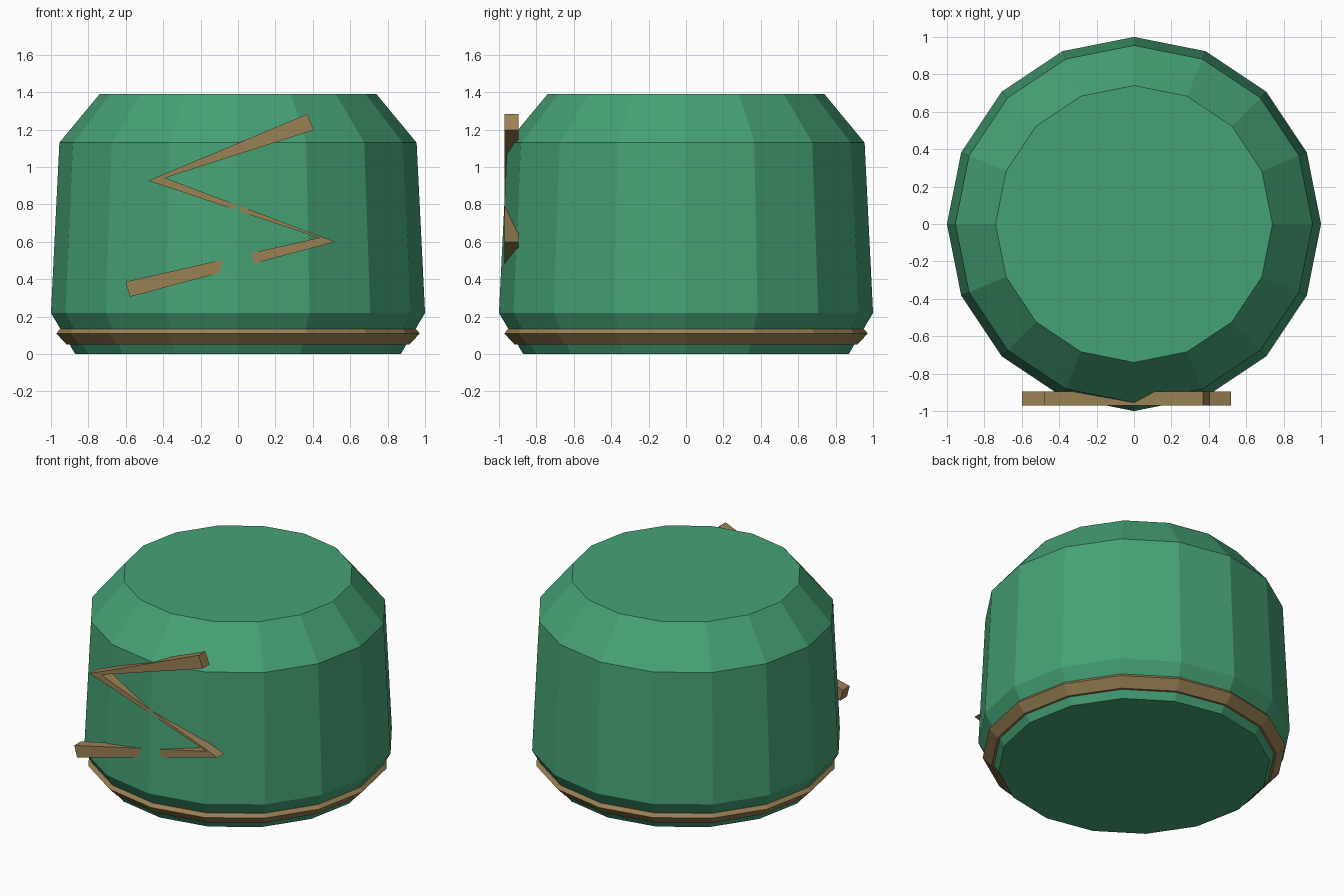
import bpy, bmesh
from math import cos, sin, tau

if "Cube" in bpy.data.objects:
    bpy.data.objects.remove(bpy.data.objects["Cube"])

SIDES = 16


def material(name, color):
    m = bpy.data.materials.new(name)
    m.diffuse_color = (*color, 1)
    m.use_nodes = True
    m.node_tree.nodes["Principled BSDF"].inputs["Base Color"].default_value = m.diffuse_color
    return m


def finish(name, bm, mat):
    bmesh.ops.recalc_face_normals(bm, faces=bm.faces)
    mesh = bpy.data.meshes.new(name)
    bm.to_mesh(mesh)
    bm.free()
    mesh.materials.append(mat)
    obj = bpy.data.objects.new(name, mesh)
    bpy.context.collection.objects.link(obj)
    return obj


def lathe(name, profile, mat, closed=False):
    """Turn (radius, z) points around z; cap the ends unless the profile is a closed loop."""
    bm = bmesh.new()
    rings = [[bm.verts.new((r * cos(tau * i / SIDES), r * sin(tau * i / SIDES), z))
              for i in range(SIDES)] for r, z in profile]
    pairs = list(zip(rings, rings[1:]))
    if closed:
        pairs.append((rings[-1], rings[0]))
    else:
        bm.faces.new(rings[0])
        bm.faces.new(rings[-1])
    for a, b in pairs:
        for i in range(SIDES):
            j = (i + 1) % SIDES
            bm.faces.new((a[i], a[j], b[j], b[i]))
    return finish(name, bm, mat)


green = material("green", (0.061, 0.36, 0.18))
tan = material("tan", (0.33, 0.22, 0.09))

# Faceted drum body with chamfered foot and shoulder
lathe("body", [(0.87, 0), (1.0, 0.22), (0.955, 1.13), (0.74, 1.39)], green)

# Thin band around the foot
lathe("foot_band", [(0.915, 0.05), (0.972, 0.11), (0.952, 0.134),
                    (0.90, 0.134), (0.87, 0.05)], tan, closed=True)

# Zigzag ribbon on the front: matching upper and lower edge points (x, z)
left_edge = [(0.37, 1.283), (-0.48, 0.927), (0.433, 0.622), (-0.60, 0.387)]
right_edge = [(0.405, 1.198), (-0.39, 0.942), (0.519, 0.6), (-0.578, 0.306)]
FRONT, BACK = -0.97, -0.895

bm = bmesh.new()
sections = [[bm.verts.new((p[0], y, p[1]))
             for p, y in ((a, FRONT), (b, FRONT), (b, BACK), (a, BACK))]
            for a, b in zip(left_edge, right_edge)]
for s, t in zip(sections, sections[1:]):
    for i in range(4):
        j = (i + 1) % 4
        bm.faces.new((s[i], s[j], t[j], t[i]))
bm.faces.new(sections[0])
bm.faces.new(sections[-1])
finish("front_zigzag", bm, tan)
